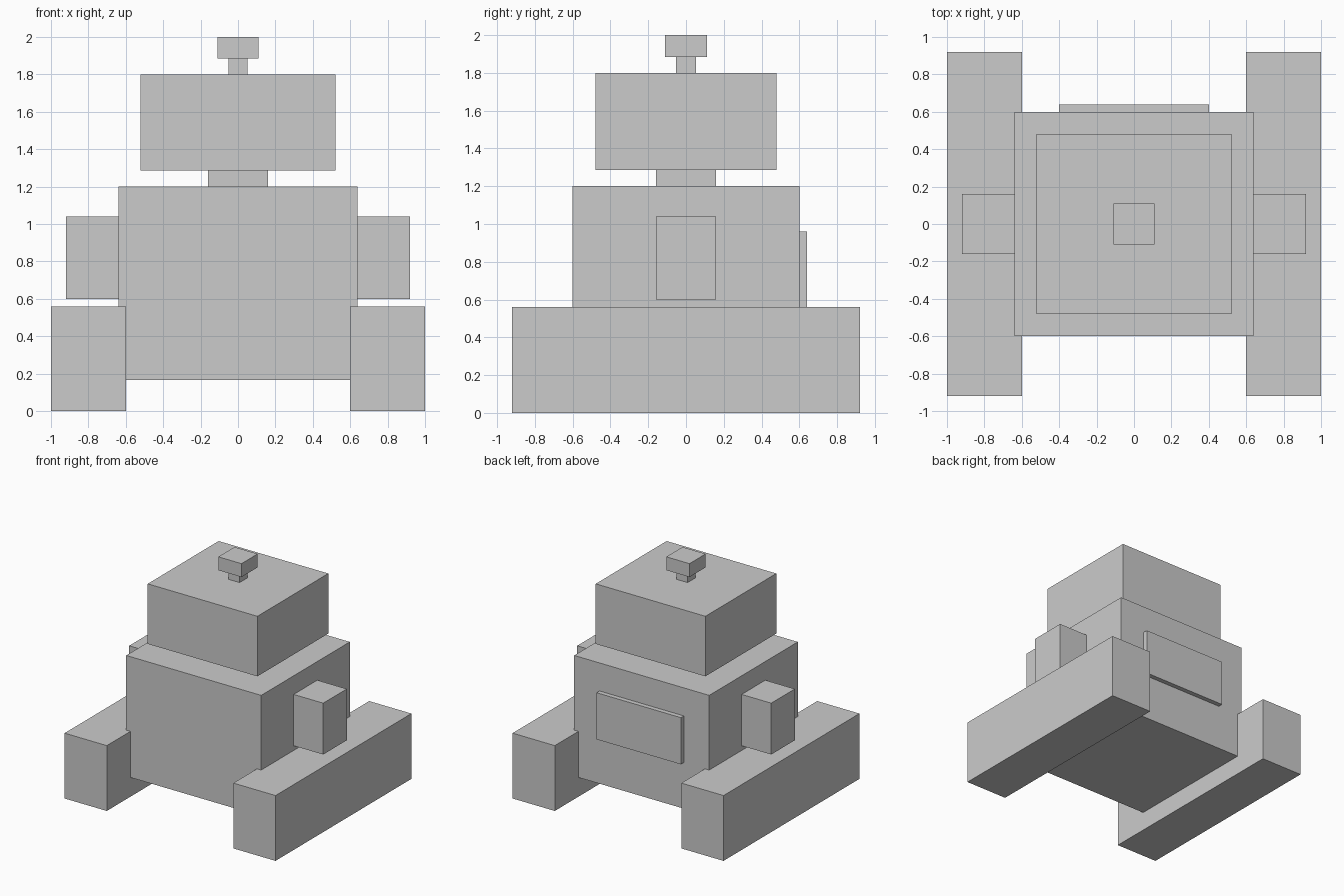
import bpy
import bmesh
from mathutils import Matrix, Vector

if "Cube" in bpy.data.objects:
    bpy.data.objects.remove(bpy.data.objects["Cube"])


def box(name, x, y, z):
    """Box spanning the given (min, max) range on each axis."""
    lo, hi = Vector((x[0], y[0], z[0])), Vector((x[1], y[1], z[1]))
    bm = bmesh.new()
    bmesh.ops.create_cube(bm, size=1.0, matrix=Matrix.Diagonal((*(hi - lo), 1.0)))
    mesh = bpy.data.meshes.new(name)
    bm.to_mesh(mesh)
    bm.free()
    obj = bpy.data.objects.new(name, mesh)
    obj.location = (lo + hi) / 2
    bpy.context.collection.objects.link(obj)
    return obj


def centred(name, half_x, half_y, z):
    return box(name, (-half_x, half_x), (-half_y, half_y), z)


# Central stack, bottom to top
centred("body", 0.64, 0.60, (0.165, 1.20))
centred("neck", 0.16, 0.16, (1.20, 1.285))
centred("head", 0.52, 0.48, (1.285, 1.80))
centred("antenna_stem", 0.052, 0.052, (1.80, 1.885))
centred("antenna_knob", 0.11, 0.11, (1.885, 2.00))

# Raised panel on the back
box("back_panel", (-0.40, 0.40), (0.60, 0.64), (0.56, 0.96))

# Paired side parts
for side, s in (("left", -1), ("right", 1)):
    box(side + "_track", sorted((s * 0.60, s * 1.00)), (-0.92, 0.92), (0.0, 0.56))
    box(side + "_arm", sorted((s * 0.64, s * 0.92)), (-0.16, 0.16), (0.60, 1.04))
